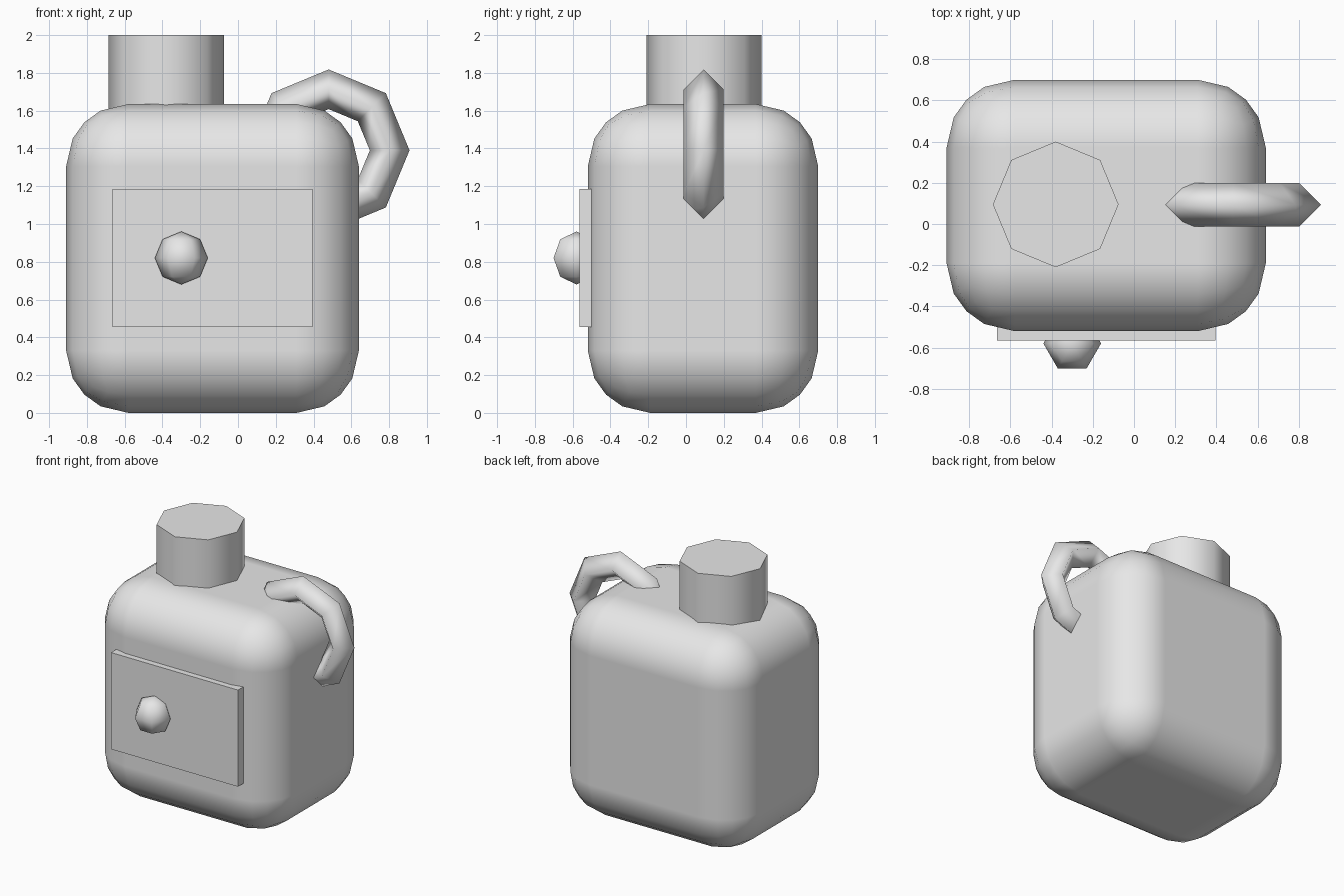
import bpy, bmesh
from math import cos, sin, tau, radians
from mathutils import Matrix, Vector

if "Cube" in bpy.data.objects:
    bpy.data.objects.remove(bpy.data.objects["Cube"])

GREY = (0.8, 0.8, 0.8, 1.0)
grey = bpy.data.materials.new("plain grey")
grey.use_nodes = True
grey.diffuse_color = GREY
grey.node_tree.nodes["Principled BSDF"].inputs["Base Color"].default_value = GREY


def finish(bm, name, smooth_angle=None):
    """Turn a bmesh into a named object, smooth below the given angle."""
    bmesh.ops.recalc_face_normals(bm, faces=bm.faces)
    mesh = bpy.data.meshes.new(name)
    bm.to_mesh(mesh)
    bm.free()
    mesh.materials.append(grey)
    obj = bpy.data.objects.new(name, mesh)
    bpy.context.collection.objects.link(obj)
    if smooth_angle:
        mesh.shade_smooth()
        mesh.set_sharp_from_angle(angle=radians(smooth_angle))
    return obj


def rounded_box(name, low, high, radius):
    """Grid cube whose outer rows are projected onto rounded corners."""
    low, high = Vector(low), Vector(high)
    centre, core = (low + high) / 2, (high - low) / 2 - Vector([radius] * 3)
    rows = (-1, -0.5, 0, 0, 0.5, 1)
    bm = bmesh.new()
    bmesh.ops.create_cube(bm, size=2)
    bmesh.ops.subdivide_edges(bm, edges=bm.edges[:], cuts=4, use_grid_fill=True)
    normals = []
    for v in bm.verts:
        steps = [round((c + 1) * 2.5) for c in v.co]
        normal = Vector([rows[s] for s in steps]).normalized()
        inner = Vector([k if s > 2 else -k for s, k in zip(steps, core)])
        v.co = centre + inner + normal * radius
        normals.append(normal)
    obj = finish(bm, name, 180)
    obj.data.normals_split_custom_set_from_vertices(normals)
    return obj


# Rounded main body
rounded_box("body", (-0.91, -0.52, 0), (0.64, 0.70, 1.635), 0.33)

# Eight-sided spout on top
bm = bmesh.new()
bmesh.ops.create_cone(bm, cap_ends=True, segments=8, radius1=0.305, radius2=0.305,
                      depth=0.6, matrix=Matrix.Translation((-0.38, 0.095, 1.7)))
finish(bm, "spout", 60)

# Front panel
bm = bmesh.new()
bmesh.ops.create_cube(bm, size=1, matrix=Matrix.Translation((-0.135, -0.515, 0.82))
                      @ Matrix.Diagonal((1.06, 0.1, 0.73, 1)))
finish(bm, "front_panel")

# Round knob on the panel
bm = bmesh.new()
bmesh.ops.create_uvsphere(bm, u_segments=6, v_segments=4, radius=0.14)
# turn it so that one vertex column lies on the x axis
column = max(bm.verts, key=lambda v: v.co.x).co
if abs(column.y) > 0.01:
    bmesh.ops.rotate(bm, verts=bm.verts, matrix=Matrix.Rotation(tau / 12, 3, "Z"))
bmesh.ops.translate(bm, verts=bm.verts, vec=(-0.30, -0.58, 0.82))
finish(bm, "knob", 180)

# Ring handle: eight bends, diamond cross-section, partly sunk in the body
bm = bmesh.new()
rings = []
for i in range(8):
    a = i * tau / 8
    ring = []
    for j in range(4):
        b = j * tau / 4
        reach = 0.323 + 0.105 * cos(b)
        ring.append(bm.verts.new((0.48 + reach * cos(a), 0.093 + 0.105 * sin(b),
                                  1.39 + reach * sin(a))))
    rings.append(ring)
for i in range(8):
    near, far = rings[i], rings[(i + 1) % 8]
    for j in range(4):
        k = (j + 1) % 4
        bm.faces.new((near[j], near[k], far[k], far[j]))
finish(bm, "handle", 180)
